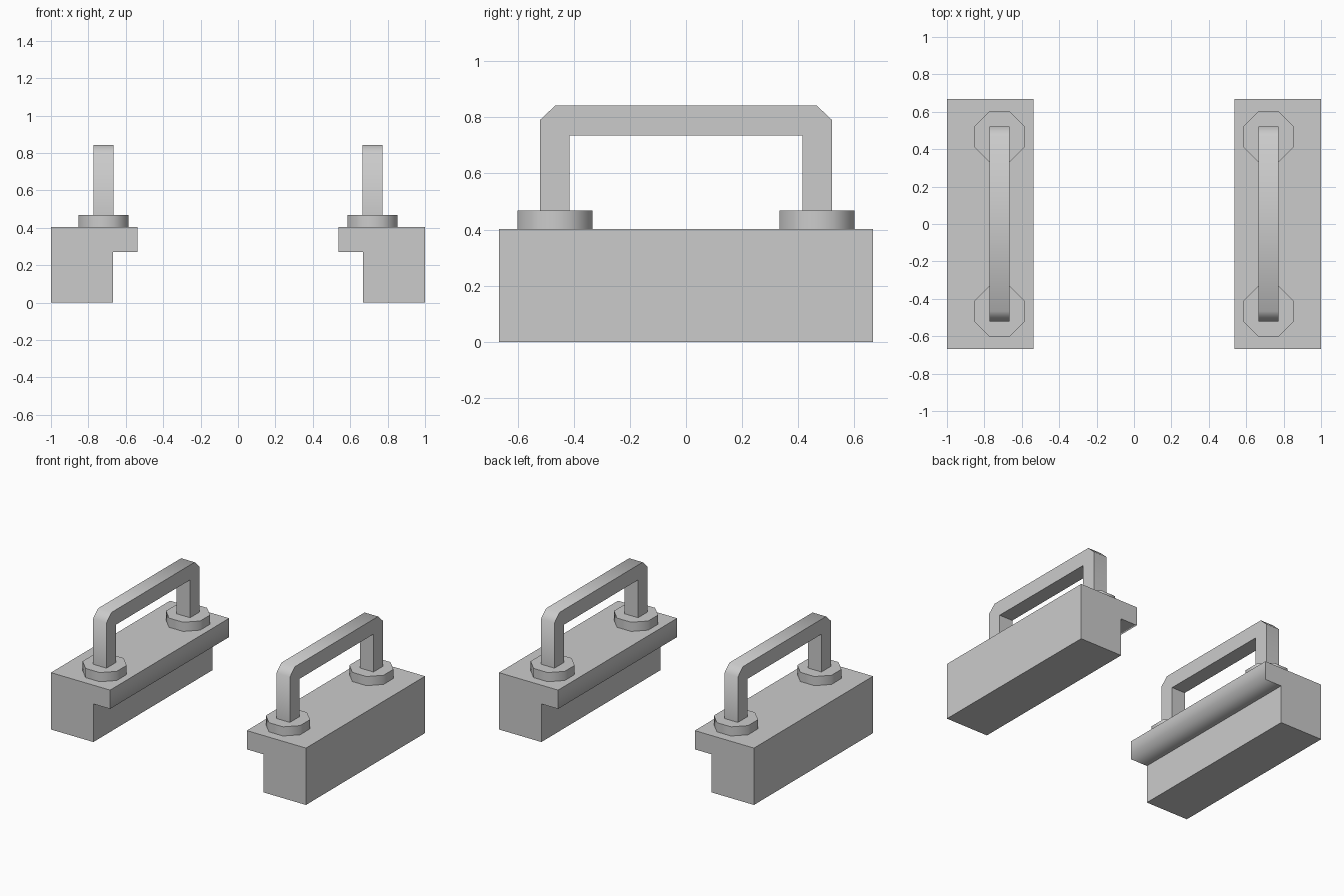
import bpy, bmesh, math

if "Cube" in bpy.data.objects:
    bpy.data.objects.remove(bpy.data.objects["Cube"])

CX = 0.719          # x centre of the handle and its pads
PAD_Y = 0.467       # y centre of the handle legs


def extrude_profile(name, points, offset, mirror_y=False):
    """Extrude a closed outline by an offset vector and mirror it across x."""
    bm = bmesh.new()
    face = bm.faces.new([bm.verts.new(p) for p in points])
    geo = bmesh.ops.extrude_face_region(bm, geom=[face])["geom"]
    bmesh.ops.translate(bm, vec=offset,
                        verts=[g for g in geo if isinstance(g, bmesh.types.BMVert)])
    bmesh.ops.recalc_face_normals(bm, faces=bm.faces)
    mesh = bpy.data.meshes.new(name)
    bm.to_mesh(mesh)
    bm.free()
    obj = bpy.data.objects.new(name, mesh)
    bpy.context.collection.objects.link(obj)
    mod = obj.modifiers.new("Mirror", "MIRROR")
    mod.use_axis = (True, mirror_y, False)
    mod.use_mirror_merge = False
    return obj


def smooth(obj, degrees):
    bpy.ops.object.select_all(action="DESELECT")
    obj.select_set(True)
    bpy.context.view_layer.objects.active = obj
    bpy.ops.object.shade_smooth_by_angle(angle=math.radians(degrees))


# Blocks with an inward lip along the top
body = [(1, 0), (1, 0.403), (0.536, 0.403), (0.536, 0.27), (0.667, 0.27), (0.667, 0)]
block = extrude_profile("block", [(x, -0.667, z) for x, z in body], (0, 1.334, 0))

# Soft shading across the lip's inner edge and underside
for poly in block.data.polygons:
    c, n = poly.center, poly.normal
    if abs(n.y) < 0.5 and c.x < 0.65 and c.z < 0.39:
        poly.use_smooth = True

# Octagonal mounting pads
R = 0.134 / math.cos(math.pi / 8)
octagon = [(CX + R * math.cos((i + 0.5) * math.pi / 4),
            PAD_Y + R * math.sin((i + 0.5) * math.pi / 4), 0.403) for i in range(8)]
pad = extrude_profile("handle_pad", octagon, (0, 0, 0.065), mirror_y=True)
smooth(pad, 50)

# Square-section handles with chamfered outer corners
half = [(0.415, 0.736), (0.415, 0.468), (0.521, 0.468), (0.521, 0.79), (0.466, 0.842)]
outline = half + [(-y, z) for y, z in reversed(half)]
handle = extrude_profile("handle", [(CX - 0.053, y, z) for y, z in outline], (0.106, 0, 0))
smooth(handle, 50)
